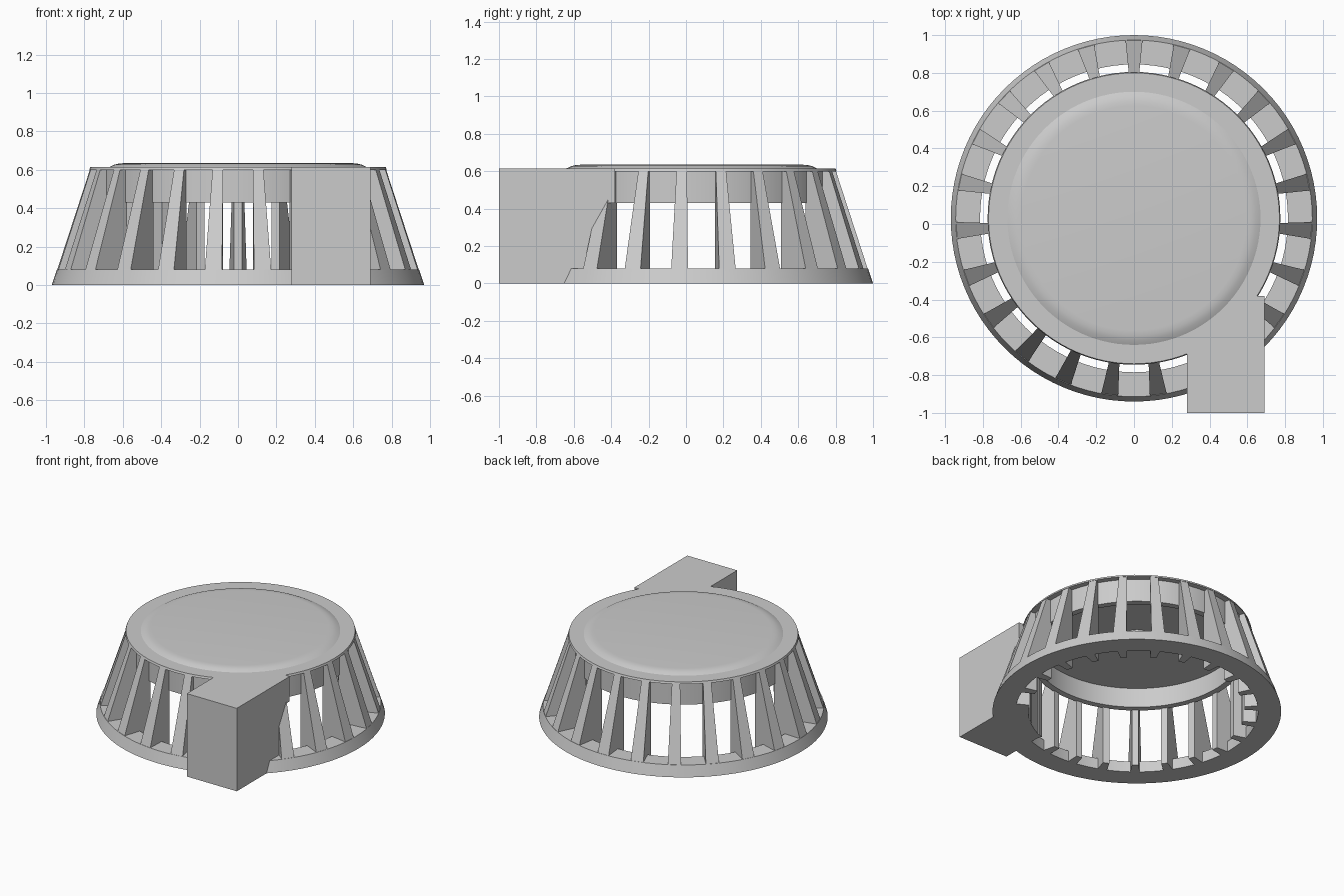
import bpy, bmesh, math

if "Cube" in bpy.data.objects:
    bpy.data.objects.remove(bpy.data.objects["Cube"])

CY = 0.03          # centre of the round housing in y
SEG = 96
RIBS = 23

grey = bpy.data.materials.new("light_grey")
grey.diffuse_color = (0.6, 0.6, 0.6, 1)
grey.use_nodes = True
grey.node_tree.nodes["Principled BSDF"].inputs["Base Color"].default_value = grey.diffuse_color


def finish(name, bm, smooth=True):
    bmesh.ops.recalc_face_normals(bm, faces=bm.faces[:])
    mesh = bpy.data.meshes.new(name)
    bm.to_mesh(mesh)
    bm.free()
    mesh.materials.append(grey)
    ob = bpy.data.objects.new(name, mesh)
    bpy.context.collection.objects.link(ob)
    if smooth:
        bpy.ops.object.select_all(action='DESELECT')
        ob.select_set(True)
        bpy.context.view_layer.objects.active = ob
        bpy.ops.object.shade_smooth_by_angle(angle=math.radians(25))
    return ob


def lathe(name, profile, closed=False):
    """Spin (radius, z) points around the housing axis."""
    bm = bmesh.new()
    vs = [bm.verts.new((r, CY, z)) for r, z in profile]
    pairs = list(zip(vs, vs[1:])) + ([(vs[-1], vs[0])] if closed else [])
    edges = [bm.edges.new(p) for p in pairs]
    bmesh.ops.spin(bm, geom=vs + edges, cent=(0, CY, 0), axis=(0, 0, 1),
                   angle=math.tau, steps=SEG)
    bmesh.ops.remove_doubles(bm, verts=bm.verts[:], dist=1e-5)
    return finish(name, bm)


def prism(name, outline, z0, z1):
    """Extrude a plan outline between two heights."""
    bm = bmesh.new()
    f = bm.faces.new([bm.verts.new((x, y, z0)) for x, y in outline])
    up = bmesh.ops.extrude_face_region(bm, geom=[f])["geom"]
    bmesh.ops.translate(bm, vec=(0, 0, z1 - z0),
                        verts=[v for v in up if isinstance(v, bmesh.types.BMVert)])
    return finish(name, bm)


def cone_r(z):
    return 0.97 - 0.2 * z / 0.615


def arc(r, a0, a1, n=16):
    return [(r * math.cos(a), CY + r * math.sin(a))
            for a in (a0 + (a1 - a0) * i / n for i in range(n + 1))]


# Base ring with sloped outside
lathe("base_ring", [(0.815, 0), (0.97, 0), (cone_r(0.08), 0.08), (0.815, 0.08)], True)

# Top cap: raised rounded lid, thin rim, recessed band, ceiling
lathe("top_cap", [(0, 0.635), (0.595, 0.635), (0.62, 0.633), (0.645, 0.627),
                  (0.67, 0.615), (0.77, 0.615), (0.775, 0.6), (0.735, 0.6),
                  (0.735, 0.43), (0.69, 0.43), (0.69, 0.575), (0, 0.575)])

# Small hub under the ceiling
lathe("hub", [(0, 0.53), (0.1, 0.53), (0.1, 0.58), (0, 0.58)])

# Slanted wedge ribs between base ring and cap
bm = bmesh.new()
for i in range(RIBS):
    a = math.pi / 2 + math.tau * i / RIBS
    c, s = math.cos(a), math.sin(a)
    loops = []
    for z in (0.0, 0.605):
        ro = cone_r(z) - 0.003
        hw = 0.028 + (ro - 0.772) * 0.1
        plan = [(0.725, -0.022), (ro, -hw), (ro, hw), (0.725, 0.022)]
        loops.append([bm.verts.new((r * c - t * s, CY + r * s + t * c, z))
                      for r, t in plan])
    lo, hi = loops
    bm.faces.new(lo[::-1])
    bm.faces.new(hi)
    for k in range(4):
        j = (k + 1) % 4
        bm.faces.new((lo[k], lo[j], hi[j], hi[k]))
finish("ribs", bm, smooth=False)

# Corner box, hollowed where it meets the round interior
X0, X1, Y0 = 0.28, 0.69, -1.0
R = 0.73
prism("box_lower", [(X0, Y0), (X1, Y0), (X1, -0.425)]
      + arc(R, math.radians(-34), -math.acos(X0 / R)), 0, 0.43)
R = 0.735
prism("box_upper", [(X0, Y0), (X1, Y0), (X1, -0.38), (0.62, -0.38)]
      + arc(R, math.radians(-35), -math.acos(X0 / R)), 0.43, 0.615)
